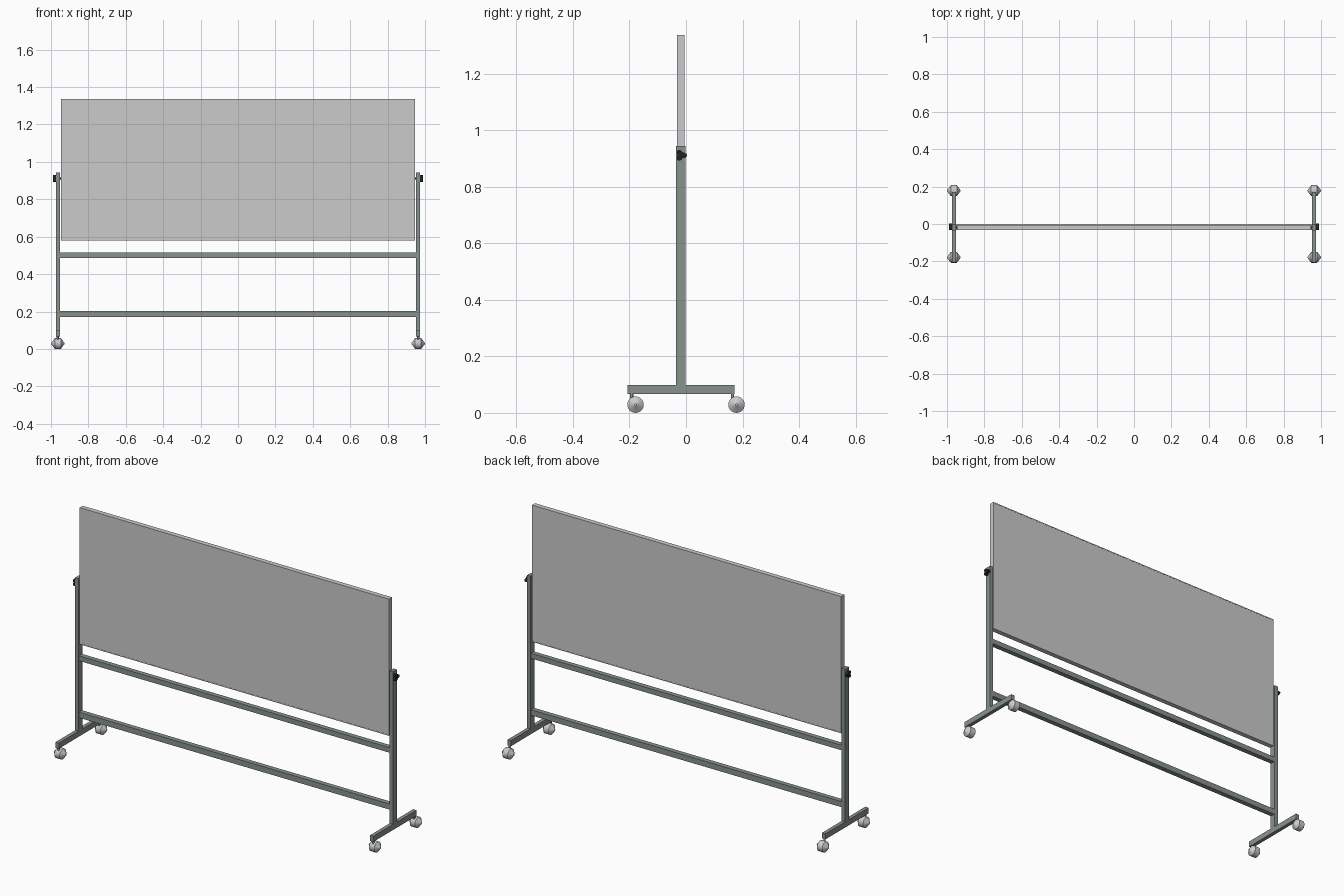
import bpy, bmesh, math
from mathutils import Matrix

if "Cube" in bpy.data.objects:
    bpy.data.objects.remove(bpy.data.objects["Cube"])


def material(name, rgb):
    m = bpy.data.materials.new(name)
    m.diffuse_color = (*rgb, 1)
    m.use_nodes = True
    m.node_tree.nodes["Principled BSDF"].inputs["Base Color"].default_value = m.diffuse_color
    return m


METAL = material("painted_steel", (0.25, 0.29, 0.27))
BLACK = material("black_plastic", (0.015, 0.015, 0.015))


def finish(name, bm, mat=None, smooth=False):
    bmesh.ops.recalc_face_normals(bm, faces=bm.faces)
    me = bpy.data.meshes.new(name)
    bm.to_mesh(me)
    bm.free()
    ob = bpy.data.objects.new(name, me)
    bpy.context.collection.objects.link(ob)
    if mat:
        me.materials.append(mat)
    if smooth:
        bpy.ops.object.select_all(action='DESELECT')
        bpy.context.view_layer.objects.active = ob
        ob.select_set(True)
        bpy.ops.object.shade_smooth_by_angle(angle=math.radians(35))
    return ob


def box(name, x, y, z, mat=None):
    bm = bmesh.new()
    size = [b - a for a, b in (x, y, z)]
    mid = [(a + b) / 2 for a, b in (x, y, z)]
    bmesh.ops.create_cube(bm, size=1, matrix=Matrix.Translation(mid) @ Matrix.Diagonal((*size, 1)))
    return finish(name, bm, mat)


def cylinder(name, loc, r, depth, axis='Z', mat=None, sides=16):
    bm = bmesh.new()
    rot = Matrix.Rotation(math.pi / 2, 4, 'Y') if axis == 'X' else Matrix()
    bmesh.ops.create_cone(bm, cap_ends=True, segments=sides, radius1=r, radius2=r,
                          depth=depth, matrix=Matrix.Translation(loc) @ rot)
    return finish(name, bm, mat, True)


def wheel(name, loc):
    # lathed about x: flat tread with tapered sides
    bm = bmesh.new()
    prof = [(-0.035, 0.004), (-0.016, 0.029), (0.016, 0.029), (0.035, 0.004)]
    n = 24
    rings = [[bm.verts.new((loc[0] + x, loc[1] + r * math.cos(2 * math.pi * i / n),
                            loc[2] + r * math.sin(2 * math.pi * i / n))) for i in range(n)]
             for x, r in prof]
    for a, b in zip(rings, rings[1:]):
        for i in range(n):
            j = (i + 1) % n
            bm.faces.new((a[i], a[j], b[j], b[i]))
    bm.faces.new(rings[0])
    bm.faces.new(rings[-1])
    return finish(name, bm, None, True)


def knob(name, x0, x1, y, z):
    # three-lobed hand knob extruded along x
    bm = bmesh.new()
    n = 36
    pts = []
    for i in range(n):
        a = 2 * math.pi * i / n
        r = 0.0165 + 0.0045 * math.cos(3 * a)
        pts.append(bm.verts.new((x0, y + r * math.cos(a), z + r * math.sin(a))))
    f = bm.faces.new(pts)
    out = bmesh.ops.extrude_face_region(bm, geom=[f])
    for g in out["geom"]:
        if isinstance(g, bmesh.types.BMVert):
            g.co.x = x1
    return finish(name, bm, BLACK, True)


# board: panel set into a thin frame
YF, YB, ZB, ZT, XB, T = -0.032, -0.005, 0.58, 1.337, 0.947, 0.005
box("board_panel", (-XB + T, XB - T), (YF + 0.001, YB - 0.001), (ZB + T, ZT - T))
box("board_frame_top", (-XB, XB), (YF, YB), (ZT - T, ZT))
box("board_frame_bottom", (-XB, XB), (YF, YB), (ZB, ZB + T))
for s, side in ((-1, "left"), (1, "right")):
    box("board_frame_" + side, sorted((s * XB, s * (XB - T))), (YF, YB), (ZB + T, ZT - T))

# cross bars
box("upper_crossbar", (-0.954, 0.954), (-0.031, -0.004), (0.487, 0.515), METAL)
box("lower_crossbar", (-0.954, 0.954), (-0.031, -0.004), (0.172, 0.203), METAL)

# side stands with casters and pivots
for s, side in ((-1, "left"), (1, "right")):
    xs = sorted((s * 0.953, s * 0.974))
    xc = s * 0.9635
    box("post_" + side, xs, (-0.035, -0.001), (0.098, 0.943), METAL)
    box("foot_" + side, xs, (-0.207, 0.171), (0.067, 0.098), METAL)
    cylinder("pivot_bolt_" + side, (s * 0.961, -0.018, 0.911), 0.005, 0.034, 'X', BLACK)
    knob("knob_" + side, s * 0.974, s * 0.988, -0.0175, 0.911)
    for y, end in ((-0.1785, "front"), (0.1785, "back")):
        wheel(f"wheel_{side}_{end}", (xc, y, 0.029))
        cylinder(f"caster_stem_{side}_{end}", (xc, y - 0.014, 0.055), 0.006, 0.026, 'Z', METAL)
